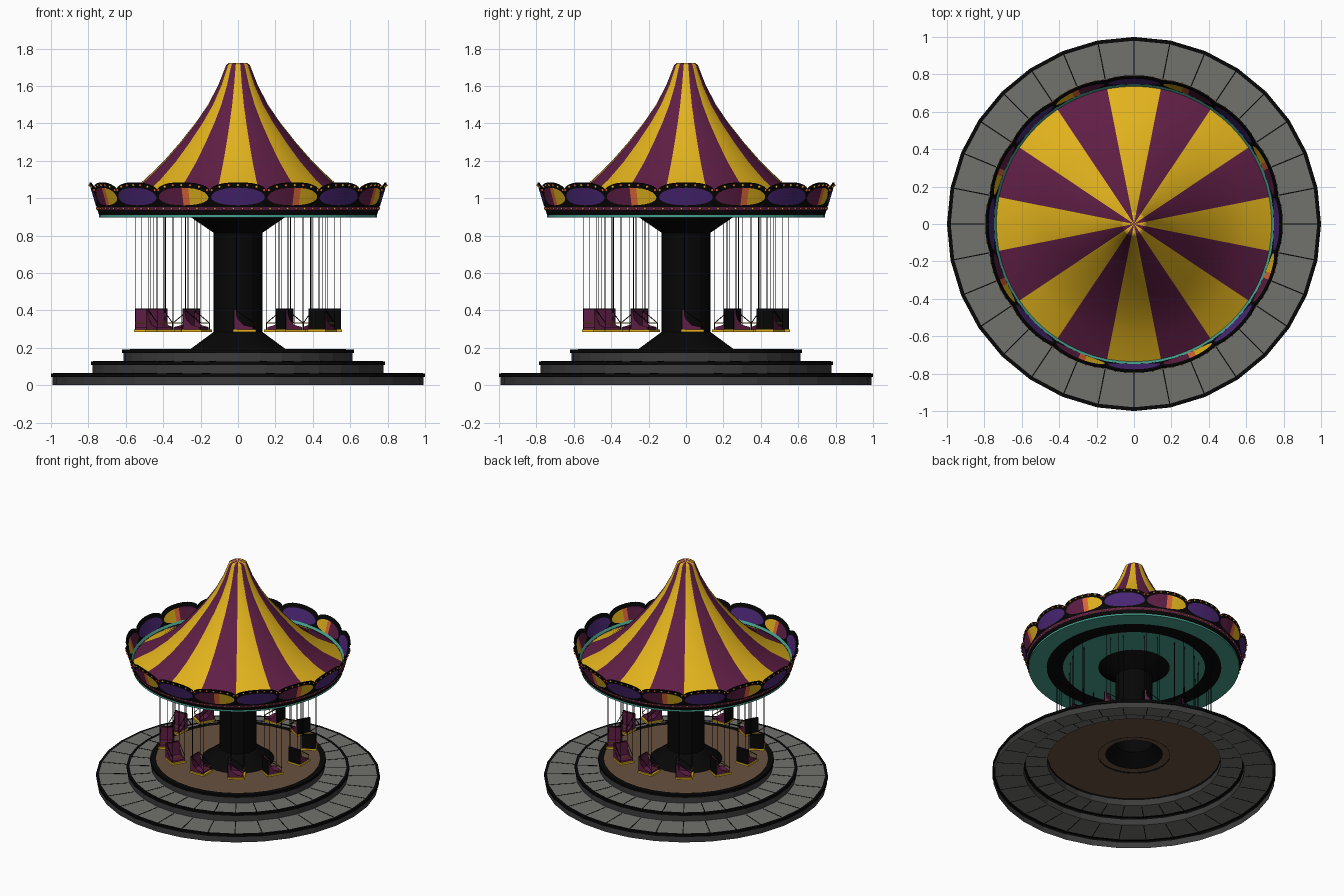
import bpy, bmesh
from math import sin, cos, pi, tau, sqrt, radians
from mathutils import Matrix, Vector

cube = bpy.data.objects.get("Cube")
if cube:
    bpy.data.objects.remove(cube, do_unlink=True)

PALETTE = {
    "yellow": (0.76, 0.45, 0.012), "magenta": (0.115, 0.013, 0.059),
    "purple": (0.07, 0.02, 0.18), "orange": (0.75, 0.14, 0.04),
    "teal": (0.06, 0.35, 0.27), "brown": (0.14, 0.085, 0.05),
    "stone": (0.165, 0.17, 0.155), "dark_stone": (0.045, 0.045, 0.045),
    "black": (0.002, 0.002, 0.002),
}
NAMES = list(PALETTE)
MATS = []
for key, rgb in PALETTE.items():
    m = bpy.data.materials.new(key)
    m.use_nodes = True
    m.diffuse_color = (*rgb, 1)
    m.specular_intensity = 0
    bsdf = next(n for n in m.node_tree.nodes if n.type == "BSDF_PRINCIPLED")
    bsdf.inputs["Base Color"].default_value = (*rgb, 1)
    bsdf.inputs["Specular IOR Level"].default_value = 0
    MATS.append(m)


def finish(name, bm, smooth=False):
    mesh = bpy.data.meshes.new(name)
    bm.to_mesh(mesh)
    bm.free()
    for m in MATS:
        mesh.materials.append(m)
    if smooth:
        mesh.polygons.foreach_set("use_smooth", [True] * len(mesh.polygons))
        mesh.set_sharp_from_angle(angle=radians(30))
    ob = bpy.data.objects.new(name, mesh)
    bpy.context.collection.objects.link(ob)
    return ob


def paint(verts, colour):
    for f in {f for v in verts for f in v.link_faces}:
        f.material_index = NAMES.index(colour)


def box(bm, centre, size, colour, turn=Matrix()):
    mat = turn @ Matrix.Translation(centre) @ Matrix.Diagonal((*size, 1))
    paint(bmesh.ops.create_cube(bm, size=1, matrix=mat)["verts"], colour)


def tube(bm, a, b, r, colour):
    a, b = Vector(a), Vector(b)
    rot = (b - a).to_track_quat("Z", "Y").to_matrix().to_4x4()
    geo = bmesh.ops.create_cone(bm, cap_ends=True, segments=5, radius1=r, radius2=r,
                                depth=(b - a).length,
                                matrix=Matrix.Translation((a + b) / 2) @ rot)
    paint(geo["verts"], colour)


def lathe(name, profile, colour, n=32, smooth=False):
    """Spin (radius, z) points; colour(segment, step) gives each face's colour."""
    bm = bmesh.new()
    rings = [[bm.verts.new((r * cos(tau * j / n), r * sin(tau * j / n), z))
              for j in range(n)] for r, z in profile]
    for i, (lo, hi) in enumerate(zip(rings, rings[1:])):
        for j in range(n):
            k = (j + 1) % n
            f = bm.faces.new((lo[j], lo[k], hi[k], hi[j]))
            f.material_index = NAMES.index(colour(i, j))
    bmesh.ops.remove_doubles(bm, verts=bm.verts, dist=1e-5)
    return finish(name, bm, smooth)


# Hollow stepped stone base with dark lips
STEP = 0.064
steps = [("lower_step", 1.0, 0.777), ("middle_step", 0.785, 0.612), ("upper_step", 0.62, 0.57)]
for k, (name, r, inner) in enumerate(steps):
    z = k * STEP
    cols = ["dark_stone", "black", "black", "black", "stone" if k < 2 else "black"]
    lathe(name, [(r - .008, z), (r - .008, z + .045), (r, z + .045),
                 (r, z + STEP), (r - .02, z + STEP), (inner, z + STEP)],
          lambda i, j, c=cols: c[i])

# Joints between the paving slabs
bm = bmesh.new()
for k, (name, r, inner) in enumerate(steps[:2]):
    for j in range(32):
        box(bm, ((r + inner) / 2, 0, (k + 1) * STEP + .0005), (r - inner - .02, .006, .002),
            "black", Matrix.Rotation(tau * j / 32, 4, "Z"))
finish("slab_joints", bm)

# Wooden floor, a thin disc around the open foot of the column
lathe("floor", [(.252, .184), (.612, .184), (.575, .193), (.2, .193)],
      lambda i, j: "brown")
lathe("column", [(.255, .183), (.255, .193), (.13, .285), (.13, .815), (.255, .9)],
      lambda i, j: "black", smooth=True)

# Canopy underside and rim
under = ["teal", "black", "teal", "teal", "black"]
lathe("canopy_underside", [(.2, .898), (.5, .898), (.615, .898), (.742, .898),
                           (.742, .91), (.742, .93)], lambda i, j: under[i], 64)
lathe("inner_rim", [(.749, .967), (.736, .951)], lambda i, j: "teal", 64)

# Striped tent roof
roof = [(.737, .948), (.6, 1.022), (.5, 1.098), (.4, 1.195), (.31, 1.298), (.225, 1.405),
        (.16, 1.5), (.105, 1.605), (.063, 1.713), (.05, 1.722), (0, 1.722)]
lathe("tent_roof", roof,
      lambda i, j: "magenta" if ((j + 2) // 4) % 2 else "yellow", 64, True)


# Scalloped crown around the canopy
SCALLOPS, COLS = 16, 12


def lean(z):
    return .742 + (z - .92) * .3


def crown_point(s, t, z, out=0.0):
    a = tau * (s + t / 2) / SCALLOPS
    r = lean(z) + out
    return Vector((r * cos(a), r * sin(a), z))


def bulge(t):
    return sqrt(max(0, 1 - abs(t) ** 2.3))


def crest(t):
    return 1.037 + .047 * bulge(t)


def strip(bm, s, ts, low, high, out, colour):
    for t0, t1 in zip(ts, ts[1:]):
        pts = [(t0, low(t0)), (t1, low(t1)), (t1, high(t1)), (t0, high(t0))]
        f = bm.faces.new([bm.verts.new(crown_point(s, t, z, out)) for t, z in pts])
        f.material_index = NAMES.index(colour((t0 + t1) / 2))
        if out < 0:
            f.normal_flip()


ts = [-cos(pi * i / COLS) for i in range(COLS + 1)]
bm = bmesh.new()
for s in range(SCALLOPS):
    strip(bm, s, ts, lambda t: .915, crest, 0, lambda t: "black")
bmesh.ops.remove_doubles(bm, verts=bm.verts, dist=1e-4)
crown = finish("crown_wall", bm)
solid = crown.modifiers.new("thickness", "SOLIDIFY")
solid.thickness, solid.offset = .008, 0


# Painted oval panels on both sides of the crown
def split_colour(t):
    return "magenta" if t < -.1 else "orange" if t < .2 else "yellow"


bm = bmesh.new()
for s in range(SCALLOPS):
    scheme = split_colour if s % 2 else (lambda t: "purple")
    for out in (.006, -.006):
        strip(bm, s, [t * .95 for t in ts],
              lambda t: 1.003 - .041 * bulge(t / .95),
              lambda t: 1.003 + .053 * bulge(t / .95), out,
              lambda t, c=scheme: c(t / .95))
    strip(bm, s, ts, lambda t: .936, lambda t: .953, .0055, lambda t: "magenta")
finish("crown_panels", bm)

# Light bulbs along the crown's edges
bm = bmesh.new()
for s in range(SCALLOPS):
    spots = [(t, crest(t) - .014, .0075) for t in (-.92, -.64, -.32, 0, .32, .64, .92)]
    spots += [(-1 + (i + .5) / 3, .9445, .0065) for i in range(6)]
    for i, (t, z, size) in enumerate(spots):
        p = crown_point(s, t, z, .005)
        geo = bmesh.ops.create_icosphere(bm, subdivisions=2, radius=size,
                                         matrix=Matrix.Translation(p))
        paint(geo["verts"], "yellow" if i % 2 else "orange")
finish("crown_bulbs", bm, True)

# One hanging chair, facing +x, then repeated around the ring
bm = bmesh.new()
Y, W = -.5, .047
box(bm, (-.012, Y, .352), (.01, .096, .112), "magenta")
box(bm, (-.021, Y, .352), (.008, .1, .116), "black")
box(bm, (.03, Y, .303), (.1, .094, .014), "magenta")
box(bm, (.034, Y, .291), (.122, .112, .014), "yellow")
for side in (-1, 1):
    y = Y + side * W
    # curved side panel
    outline = [(-.018, .3), (.08, .3), (.074, .312), (.03, .322), (0, .352), (-.018, .405)]
    panel = bm.faces.new([bm.verts.new((x, y, z)) for x, z in outline])
    panel.material_index = NAMES.index("magenta")
    ext = bmesh.ops.extrude_face_region(bm, geom=[panel])["geom"]
    verts = [v for v in ext if isinstance(v, bmesh.types.BMVert)]
    bmesh.ops.translate(bm, verts=verts, vec=(0, side * .004, 0))
    paint(verts, "magenta")
    # arm chain, front post and hanging ropes
    tube(bm, (-.015, y, .405), (.085, y, .333), .0025, "black")
    tube(bm, (.085, y, .333), (.085, y, .295), .002, "black")
    tube(bm, (-.008, y, .4), (-.008, y, .9), .0022, "black")
    tube(bm, (.085, y, .333), (.085, y, .9), .0016, "black")
tube(bm, (.085, Y - W, .333), (.085, Y + W, .333), .003, "yellow")
chair = finish("chair_1", bm)
for k in range(1, 12):
    copy = bpy.data.objects.new(f"chair_{k + 1}", chair.data)
    copy.rotation_euler.z = tau * k / 12
    bpy.context.collection.objects.link(copy)
